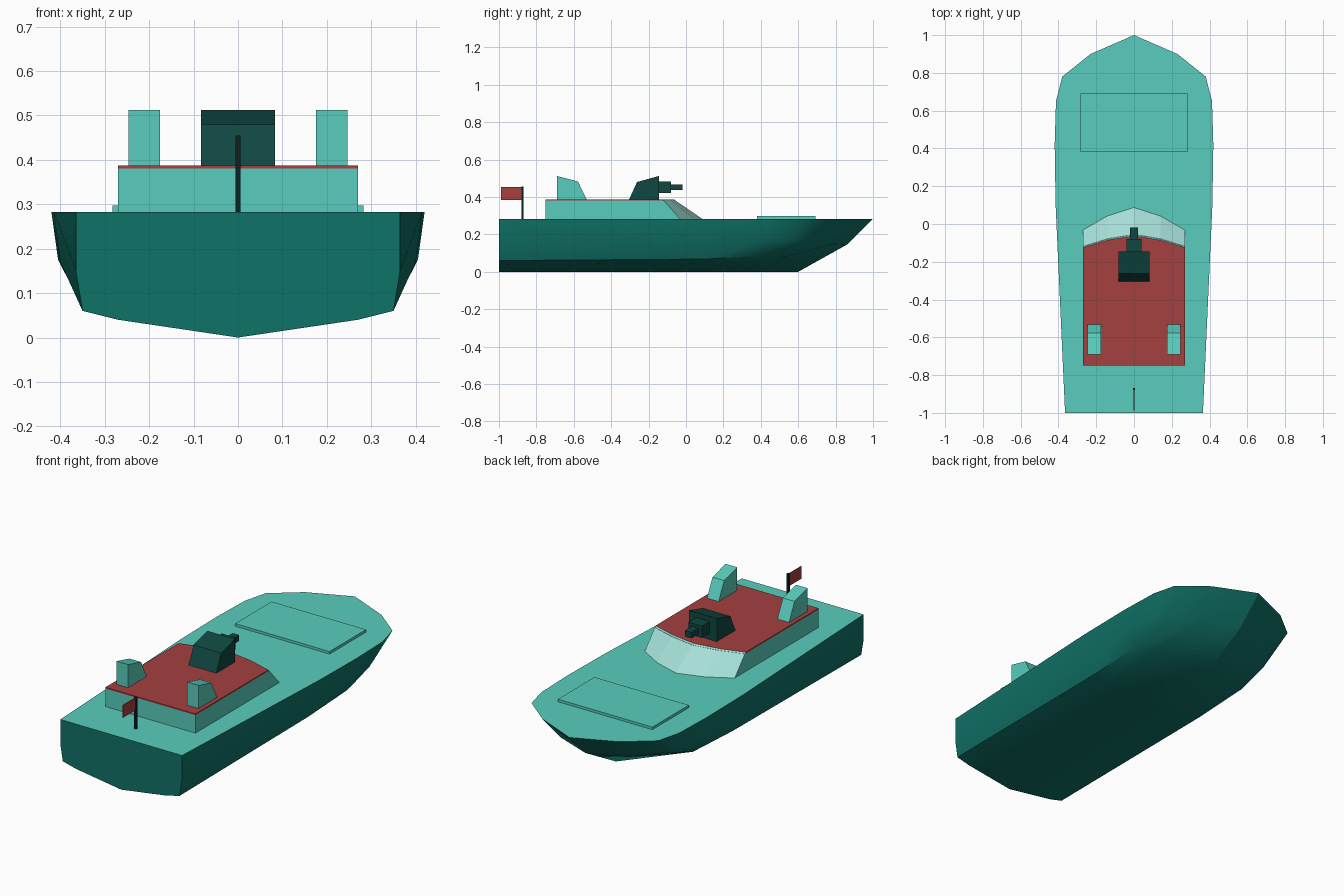
import bpy, bmesh, math

if "Cube" in bpy.data.objects:
    bpy.data.objects.remove(bpy.data.objects["Cube"])


def material(name, hexcol):
    lin = []
    for i in (0, 2, 4):
        c = int(hexcol[i:i + 2], 16) / 255
        lin.append(c / 12.92 if c <= 0.04045 else ((c + 0.055) / 1.055) ** 2.4)
    m = bpy.data.materials.new(name)
    m.diffuse_color = (*lin, 1)
    m.use_nodes = True
    m.node_tree.nodes["Principled BSDF"].inputs["Base Color"].default_value = m.diffuse_color
    return m


HULL = material("dark teal", "0f7267")
DECK = material("light teal", "58cdbd")
GLASS = material("pale glass", "a4dfd7")
RED = material("red", "a54040")
GUN = material("gun green", "0f4741")
POLE = material("near black green", "08231f")


def build(name, faces, mats, rule=None):
    """Make an object from faces given as point lists, merging shared points."""
    bm = bmesh.new()
    verts = {}
    for pts in faces:
        keys = list(dict.fromkeys(tuple(round(c, 4) for c in p) for p in pts))
        if len(keys) > 2:
            bm.faces.new([verts.setdefault(k, None) or verts.update({k: bm.verts.new(k)}) or verts[k]
                          for k in keys])
    bmesh.ops.recalc_face_normals(bm, faces=bm.faces[:])
    bm.normal_update()
    for f in bm.faces:
        f.material_index = rule(f) if rule else 0
    me = bpy.data.meshes.new(name)
    bm.to_mesh(me)
    bm.free()
    for m in mats:
        me.materials.append(m)
    ob = bpy.data.objects.new(name, me)
    bpy.context.collection.objects.link(ob)
    return ob


def loft(name, a, b, mats, rule=None):
    """Closed solid between two matching outlines."""
    n = len(a)
    sides = [[a[i], a[(i + 1) % n], b[(i + 1) % n], b[i]] for i in range(n)]
    return build(name, [a, b] + sides, mats, rule)


def side_profile(name, profile, x0, x1, mat):
    """Extrude a (y, z) profile across x."""
    return loft(name, [(x0, y, z) for y, z in profile], [(x1, y, z) for y, z in profile], [mat])


def box(name, x0, x1, y0, y1, z0, z1, mat):
    return side_profile(name, [(y0, z0), (y1, z0), (y1, z1), (y0, z1)], x0, x1, mat)


# Hull: stations from stern to stem, half side only
D = 0.283
deck = [(.365, -1, D), (.415, .1, D), (.42, .42, D), (.413, .65, D), (.38, .78, D), (.23, .9, D), (0, 1, D)]
mid = [(.365, -1, .15), (.40, .1, .17), (.405, .44, .175), (.39, .57, .172), (.34, .67, .165),
       (.20, .79, .15), (0, .86, .145)]
chine = [(.35, -1, .06), (.35, .1, .068), (.35, .44, .085)]
bilge = [(.27, -1, .04), (.27, .1, .046), (.27, .477, .066)]
keel = [(0, -1, 0), (0, .1, 0), (0, .6, 0)]
low = chine + [chine[2], chine[2], bilge[2], keel[2]]
half = []
for lower, upper in ((keel, bilge), (bilge, chine), (low, mid), (mid, deck)):
    for i in range(len(lower) - 1):
        half.append([lower[i], lower[i + 1], upper[i + 1], upper[i]])
half.append(deck + [(0, -1, D)])                                                     # deck
half.append([keel[0], bilge[0], chine[0], mid[0], deck[0], (0, -1, D)])              # transom
hull = build("hull", half + [[(-x, y, z) for x, y, z in f] for f in half], [HULL, DECK],
             lambda f: int(f.normal.z > 0.9))
bpy.context.view_layer.objects.active = hull
hull.select_set(True)
bpy.ops.object.shade_smooth_by_angle(angle=math.radians(30))


# Cabin with raked, faceted windscreen, and red roof plate
def outline(z, side, quarter, centre):
    return [(-.27, -.75, z), (.27, -.75, z), (.27, side, z), (.14, quarter, z),
            (0, centre, z), (-.14, quarter, z), (-.27, side, z)]


loft("cabin", outline(D - .002, -.03, .045, .09), outline(.38, -.118, -.078, -.055), [DECK, GLASS],
     lambda f: int(f.normal.y > 0.3 and f.normal.z < 0.95))
loft("cabin_roof", outline(.379, -.119, -.079, -.056), outline(.387, -.125, -.085, -.063), [RED, GLASS],
     lambda f: int(f.normal.y > 0.3))

# Twin funnels
for s, label in ((-1, "left"), (1, "right")):
    side_profile("funnel_" + label, [(-.69, .385), (-.69, .512), (-.578, .483), (-.53, .385)],
                 s * .176, s * .246, DECK)

# Gun turret and stepped barrel
side_profile("gun_turret", [(-.305, .385), (-.262, .48), (-.145, .512), (-.145, .385)], -.083, .083, GUN)
box("barrel_sleeve", -.04, .04, -.15, -.08, .42, .484, GUN)
box("barrel", -.02, .02, -.09, -.018, .436, .468, GUN)

# Foredeck hatch
box("foredeck_hatch", -.283, .283, .38, .692, D - .002, .297, DECK)

# Stern flag
box("flag_pole", -.006, .006, -.88, -.869, D - .002, .455, POLE)
box("flag", -.0015, .0015, -.988, -.878, .385, .453, RED)
